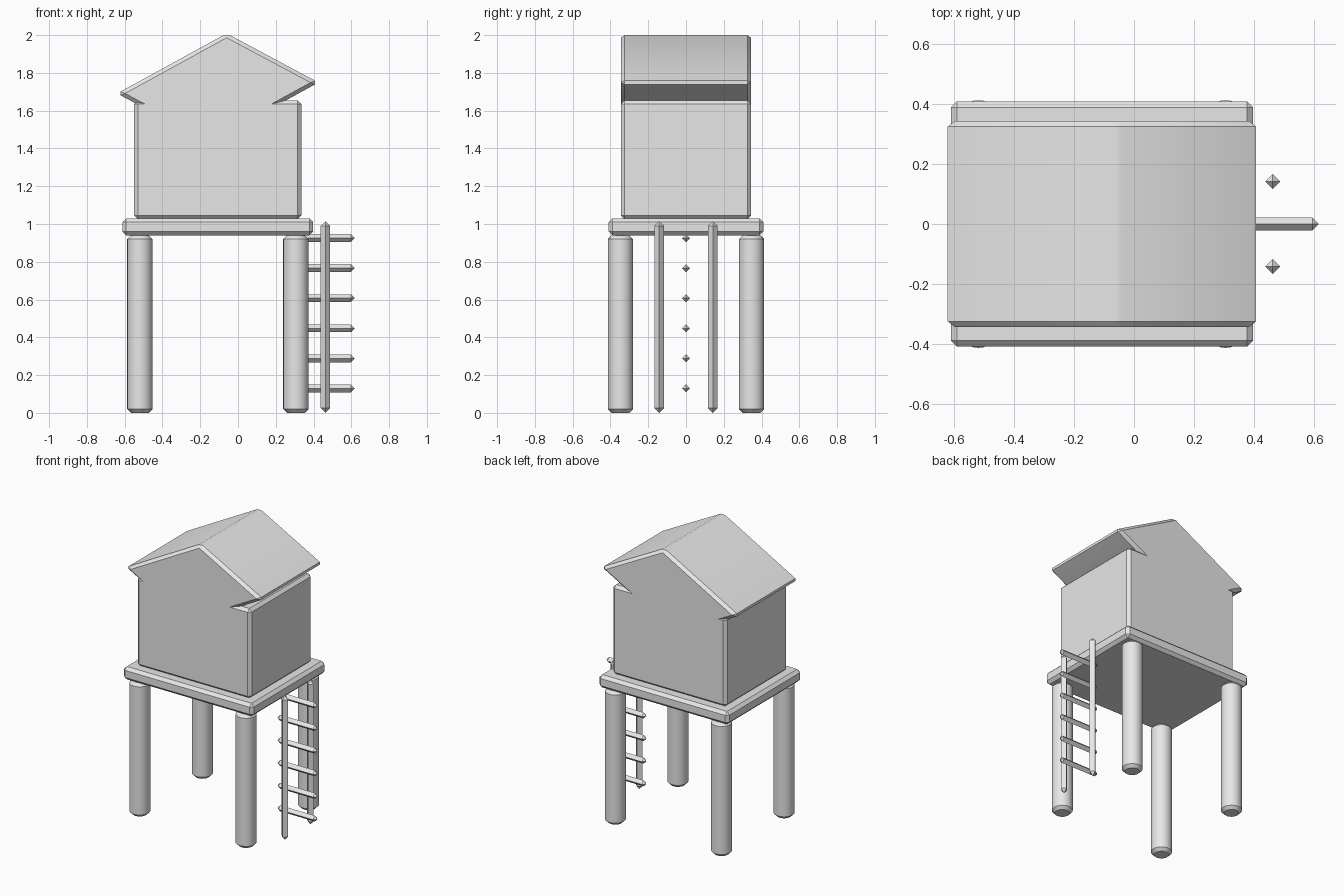
import bpy
import bmesh
import math

cube = bpy.data.objects.get("Cube")
if cube:
    bpy.data.objects.remove(cube, do_unlink=True)

grey = bpy.data.materials.new("plain_grey")
grey.use_nodes = True
grey.diffuse_color = (0.8, 0.8, 0.8, 1)
grey.node_tree.nodes["Principled BSDF"].inputs["Base Color"].default_value = (0.8, 0.8, 0.8, 1)

CENTRE_X = -0.107


def finish(name, bm, edges, bevel, location=(0, 0, 0)):
    """Chamfer the given edges and turn the bmesh into a shaded object."""
    bmesh.ops.bevel(bm, geom=edges, offset=bevel, segments=1,
                    affect='EDGES', clamp_overlap=True)
    bmesh.ops.remove_doubles(bm, verts=bm.verts, dist=0.0002)
    bmesh.ops.recalc_face_normals(bm, faces=bm.faces)
    mesh = bpy.data.meshes.new(name)
    bm.to_mesh(mesh)
    bm.free()
    mesh.materials.append(grey)
    obj = bpy.data.objects.new(name, mesh)
    obj.location = location
    bpy.context.collection.objects.link(obj)
    bpy.ops.object.select_all(action='DESELECT')
    obj.select_set(True)
    bpy.context.view_layer.objects.active = obj
    bpy.ops.object.shade_smooth_by_angle(angle=math.radians(31))
    return obj


def box(name, size, location, bevel):
    bm = bmesh.new()
    bmesh.ops.create_cube(bm, size=1)
    bmesh.ops.scale(bm, vec=size, verts=bm.verts)
    return finish(name, bm, bm.edges[:], bevel, location)


def post(name, radius, height, location, bevel):
    bm = bmesh.new()
    bmesh.ops.create_cone(bm, cap_ends=True, segments=24, radius1=radius,
                          radius2=radius, depth=height)
    rims = [e for e in bm.edges if abs(e.verts[0].co.z - e.verts[1].co.z) < 0.001]
    return finish(name, bm, rims, bevel, location)


def prism(name, profile, depth, bevel):
    """Extrude an x-z profile along y, centred on y = 0."""
    bm = bmesh.new()
    face = bm.faces.new([bm.verts.new((x, -depth / 2, z)) for x, z in profile])
    out = bmesh.ops.extrude_face_region(bm, geom=[face], use_keep_orig=True)
    moved = [v for v in out["geom"] if isinstance(v, bmesh.types.BMVert)]
    bmesh.ops.translate(bm, vec=(0, depth, 0), verts=moved)
    return finish(name, bm, bm.edges[:], bevel)


# Four stilts
for side, sx in (("right", -1), ("left", 1)):
    for end, sy in (("front", -1), ("back", 1)):
        post(f"{end}_{side}_stilt", 0.067, 0.94,
             (CENTRE_X + sx * 0.413, sy * 0.347, 0.47), 0.02)

# Platform and cabin
box("platform", (1.01, 0.82, 0.09), (CENTRE_X, 0, 0.985), 0.02)
box("cabin", (0.885, 0.69, 0.63), (CENTRE_X, 0, 1.34), 0.02)

# Slightly tilted diamond roof, its lower half sunk into the cabin
prism("roof", [(-0.64, 1.691), (-0.154, 1.431), (0.426, 1.749), (-0.06, 2.009)],
      0.69, 0.02)

# Ladder: bevelled down to diamond sections with pointed ends
for side, sy in (("front", -1), ("back", 1)):
    box(f"{side}_ladder_rail", (0.05, 0.05, 1.015), (0.463, sy * 0.142, 0.5075), 0.025)
for i in range(6):
    box(f"ladder_rung_{i + 1}", (0.31, 0.042, 0.042), (0.463, 0, 0.13 + i * 0.159), 0.021)
